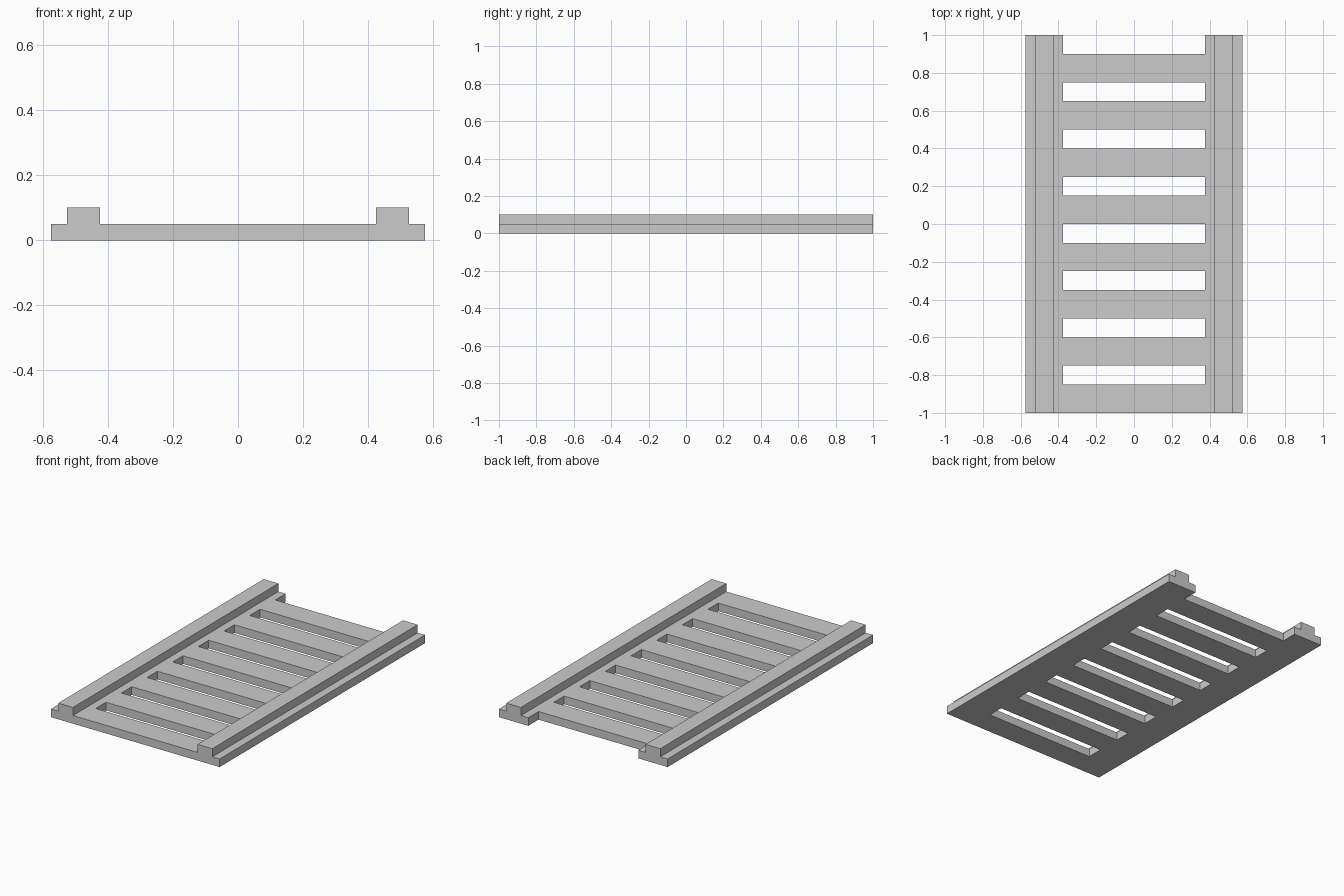
import bpy, bmesh

if "Cube" in bpy.data.objects:
    bpy.data.objects.remove(bpy.data.objects["Cube"])

XS = [-0.575, -0.525, -0.425, -0.375, 0.375, 0.425, 0.525, 0.575]
YS = sorted([-1 + 0.25 * i for i in range(9)] + [-0.85 + 0.25 * i for i in range(8)])
T = 0.05  # thickness of the bed, and height of the rails above it

bm = bmesh.new()


def raise_faces(faces):
    """Extrude a flat region upwards by one thickness."""
    geom = bmesh.ops.extrude_face_region(bm, geom=faces)["geom"]
    verts = [g for g in geom if isinstance(g, bmesh.types.BMVert)]
    bmesh.ops.translate(bm, vec=(0, 0, T), verts=verts)
    return [g for g in geom if isinstance(g, bmesh.types.BMFace)]


# Flat footprint: side strips joined by eight ties, with open slots between
grid = [[bm.verts.new((x, y, 0)) for y in YS] for x in XS]
for i in range(len(XS) - 1):
    for j in range(len(YS) - 1):
        is_slot = i == 3 and j % 2 == 1
        if not is_slot:
            bm.faces.new((grid[i][j], grid[i + 1][j], grid[i + 1][j + 1], grid[i][j + 1]))

# Bed, then the two rails on top
top = raise_faces(bm.faces[:])
raise_faces([f for f in top if 0.43 < abs(f.calc_center_median().x) < 0.52])

bmesh.ops.recalc_face_normals(bm, faces=bm.faces[:])

mesh = bpy.data.meshes.new("track_section")
bm.to_mesh(mesh)
bm.free()
track = bpy.data.objects.new("track_section", mesh)
bpy.context.collection.objects.link(track)
